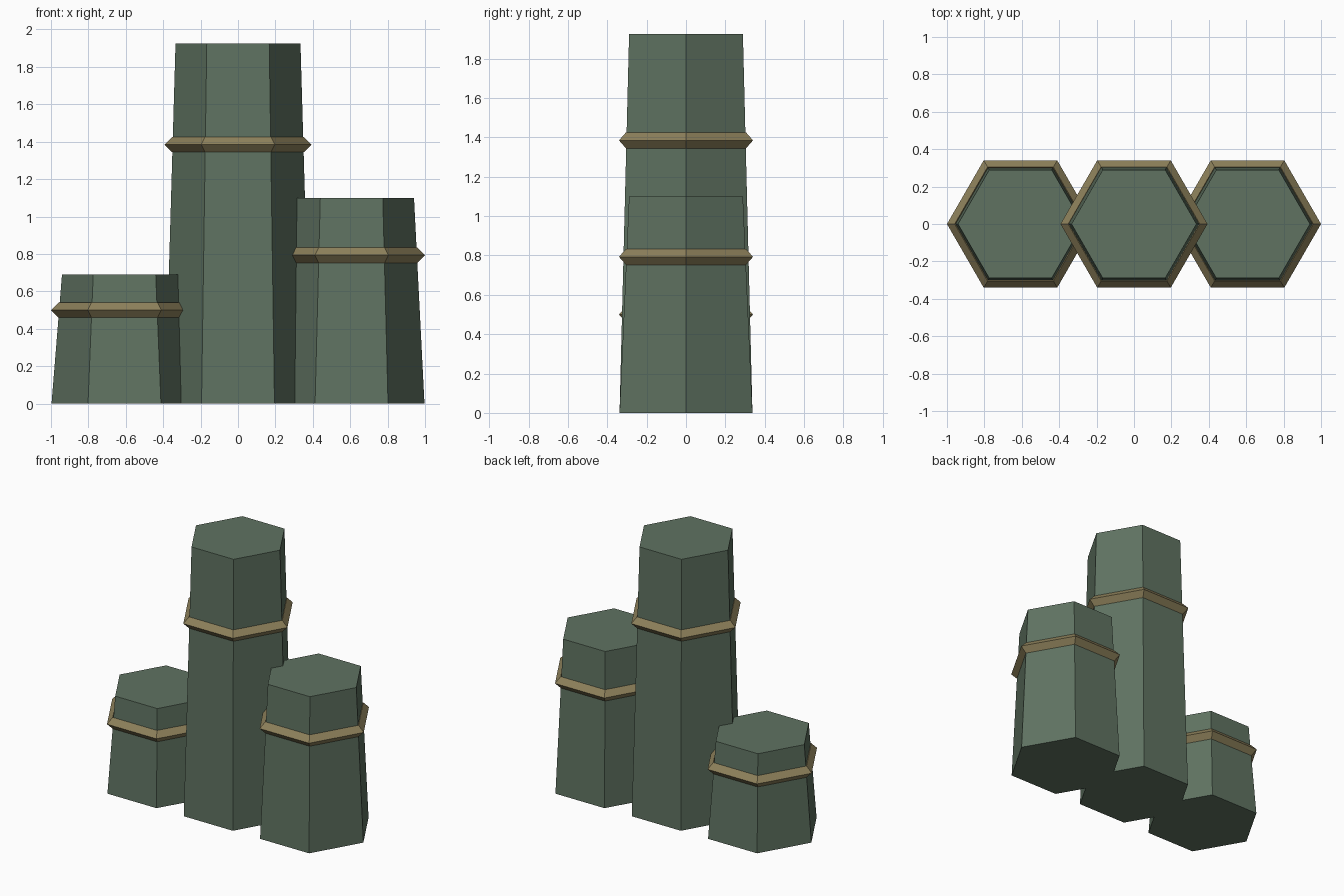
import bpy, math

if "Cube" in bpy.data.objects:
    bpy.data.objects.remove(bpy.data.objects["Cube"])


def material(name, rgb):
    m = bpy.data.materials.new(name)
    m.diffuse_color = (*rgb, 1)
    m.use_nodes = True
    m.node_tree.nodes["Principled BSDF"].inputs["Base Color"].default_value = m.diffuse_color
    return m


stone = material("mossy_green", (0.115, 0.17, 0.12))
brass = material("dull_brass", (0.27, 0.22, 0.105))

R_BASE, R_TOP = 0.39, 0.334      # hexagon radii of a column
BAND_R, BAND_T = 0.352, 0.041    # band centre radius and half thickness


def lathe_hex(name, x, profile, mat, closed_loop):
    """Sweep a (radius, height) profile around a six-sided column axis."""
    n = len(profile)
    verts = [(r * math.cos(k * math.pi / 3), r * math.sin(k * math.pi / 3), z)
             for r, z in profile for k in range(6)]
    faces = []
    for i in range(n if closed_loop else n - 1):
        j = (i + 1) % n
        for k in range(6):
            m = (k + 1) % 6
            faces.append((i * 6 + k, i * 6 + m, j * 6 + m, j * 6 + k))
    if not closed_loop:
        faces.append(tuple(range(5, -1, -1)))
        faces.append(tuple(range((n - 1) * 6, n * 6)))
    mesh = bpy.data.meshes.new(name)
    mesh.from_pydata(verts, [], faces)
    mesh.materials.append(mat)
    ob = bpy.data.objects.new(name, mesh)
    ob.location.x = x
    bpy.context.collection.objects.link(ob)


# Tapered hexagonal columns, each with a diamond-section band
for label, x, height, band_z in (("short", -0.607, 0.69, 0.50),
                                 ("tall", 0.0, 1.925, 1.385),
                                 ("medium", 0.607, 1.10, 0.793)):
    lathe_hex(label + "_column", x, [(R_BASE, 0), (R_TOP, height)], stone, False)
    lathe_hex(label + "_band", x,
              [(BAND_R, band_z - BAND_T), (BAND_R + BAND_T, band_z),
               (BAND_R, band_z + BAND_T), (BAND_R - BAND_T, band_z)], brass, True)
